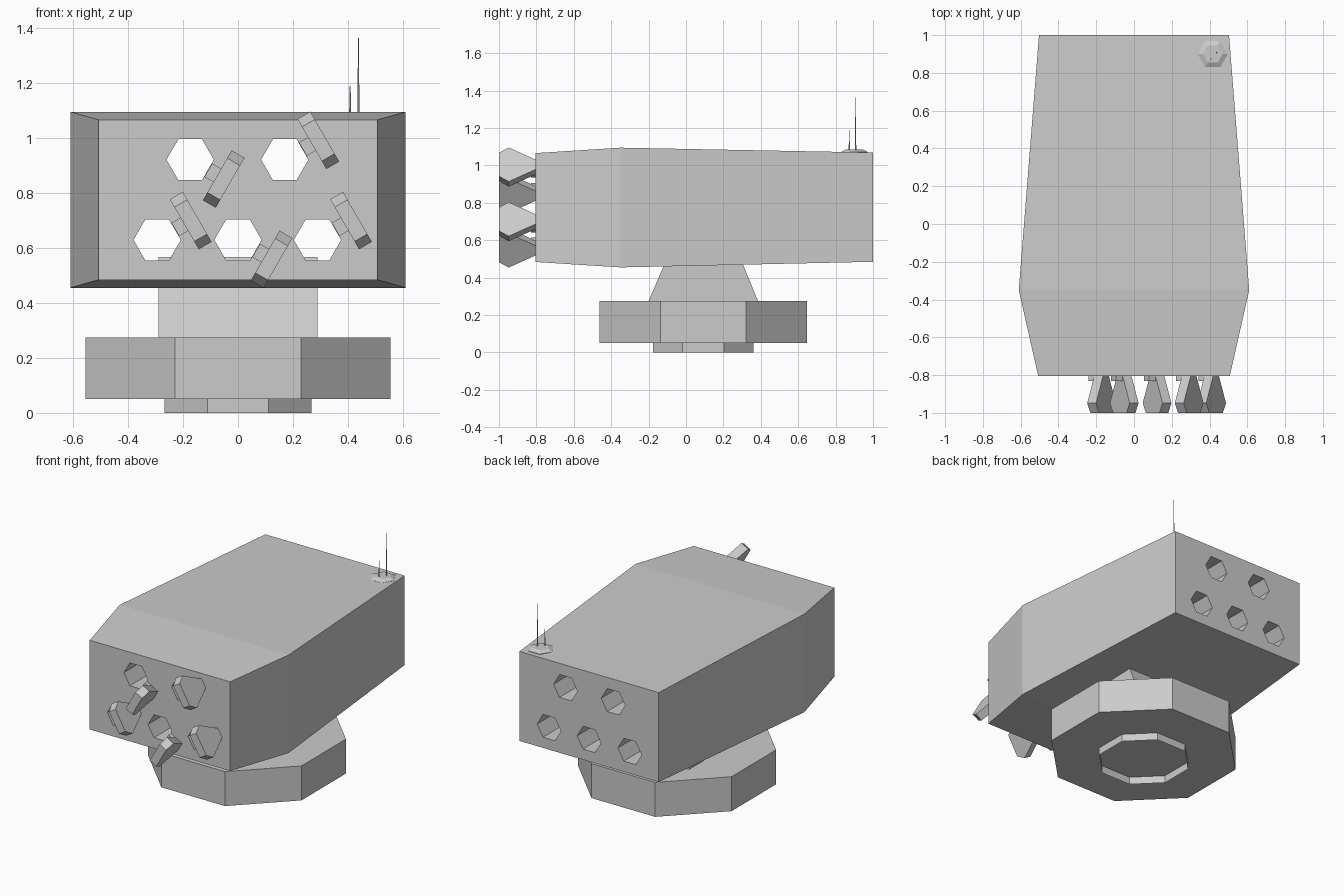
import bpy, bmesh
from math import sin, cos, pi, radians
from mathutils import Vector

if "Cube" in bpy.data.objects:
    bpy.data.objects.remove(bpy.data.objects["Cube"])


def loft(name, rings, caps=True):
    """Skin a stack of equal-length point rings into one flat-shaded object."""
    bm = bmesh.new()
    vs = [[bm.verts.new(p) for p in r] for r in rings]
    n = len(rings[0])
    for a, b in zip(vs, vs[1:]):
        for i in range(n):
            j = (i + 1) % n
            bm.faces.new((a[i], a[j], b[j], b[i]))
    if caps:
        bm.faces.new(vs[0])
        bm.faces.new(vs[-1])
    bmesh.ops.recalc_face_normals(bm, faces=bm.faces)
    me = bpy.data.meshes.new(name)
    bm.to_mesh(me)
    bm.free()
    ob = bpy.data.objects.new(name, me)
    bpy.context.collection.objects.link(ob)
    return ob


def ngon(n, r, cx, cy, z, phase=0.0):
    return [(cx + r * cos(2 * pi * i / n + phase),
             cy + r * sin(2 * pi * i / n + phase), z) for i in range(n)]


# Turntable: octagonal base and the thin open collar under it
OCT = pi / 8
BASE_Y = 0.092
loft("base", [ngon(8, 0.6, 0, BASE_Y, z, OCT) for z in (0.05, 0.275)])
loft("base_collar", [ngon(8, 0.29, 0, BASE_Y, z, OCT) for z in (0, 0.05)], caps=False)

# Pedestal: trapezoid running up into the body
loft("pedestal", [[(x, -0.2, 0.275), (x, 0.385, 0.275), (x, 0.265, 0.567), (x, -0.075, 0.567)]
                  for x in (-0.29, 0.29)])

# Launcher body: three rectangular sections along y
body = loft("body", [[(-w, y, lo), (w, y, lo), (w, y, hi), (-w, y, hi)]
                     for y, w, lo, hi in ((-0.805, 0.507, 0.484, 1.066),
                                          (-0.35, 0.61, 0.455, 1.095),
                                          (1.0, 0.503, 0.485, 1.069))])

# Launch tubes (hole centre x, z and direction in which the lid swings open)
tubes = [(-0.174, 0.921, -30), (0.17, 0.921, 30),
         (-0.294, 0.629, 30), (0.0, 0.629, -30), (0.289, 0.629, 30)]

for i, (cx, cz, ang) in enumerate(tubes, 1):
    # Hexagonal hole straight through the body
    cutter = loft("tube_cutter", [[(x, y, z) for x, z, _ in ngon(6, 0.086, cx, cz, 0)]
                                  for y in (-1.2, 1.2)])
    mod = body.modifiers.new("tube", 'BOOLEAN')
    mod.object = cutter
    mod.solver = 'EXACT'
    bpy.context.view_layer.objects.active = body
    bpy.ops.object.modifier_apply(modifier=mod.name)
    bpy.data.objects.remove(cutter)

    # Local axes: outward from the tube, and along the lid
    out = Vector((cos(radians(ang)), 0, sin(radians(ang))))
    along = Vector((-out.z, 0, out.x))
    centre = Vector((cx, 0, cz))

    def plate(name, profile, d0, d1):
        loft(name, [[centre + out * d + along * s + Vector((0, y, 0)) for s, y in profile]
                    for d in (d0, d1)])

    # Opened lid and its hinge block
    plate(f"lid_{i}", [(-0.028, -0.8), (-0.105, -0.948), (-0.072, -1.0),
                       (0.072, -1.0), (0.105, -0.948), (0.028, -0.8)], 0.114, 0.168)
    plate(f"hinge_{i}", [(-0.028, -0.79), (-0.028, -0.83), (0.028, -0.83), (0.028, -0.79)],
          0.076, 0.116)

# Antenna mount and two whip antennas
loft("antenna_mount", [ngon(6, r, 0.417, 0.9, z)
                       for r, z in ((0.08, 1.066), (0.08, 1.073), (0.052, 1.086))])
for name, x, y, top in (("long_antenna", 0.438, 0.907, 1.363),
                        ("short_antenna", 0.408, 0.873, 1.19)):
    loft(name, [ngon(6, r, x, y, z) for r, z in ((0.004, 1.08), (0.0015, top))])
